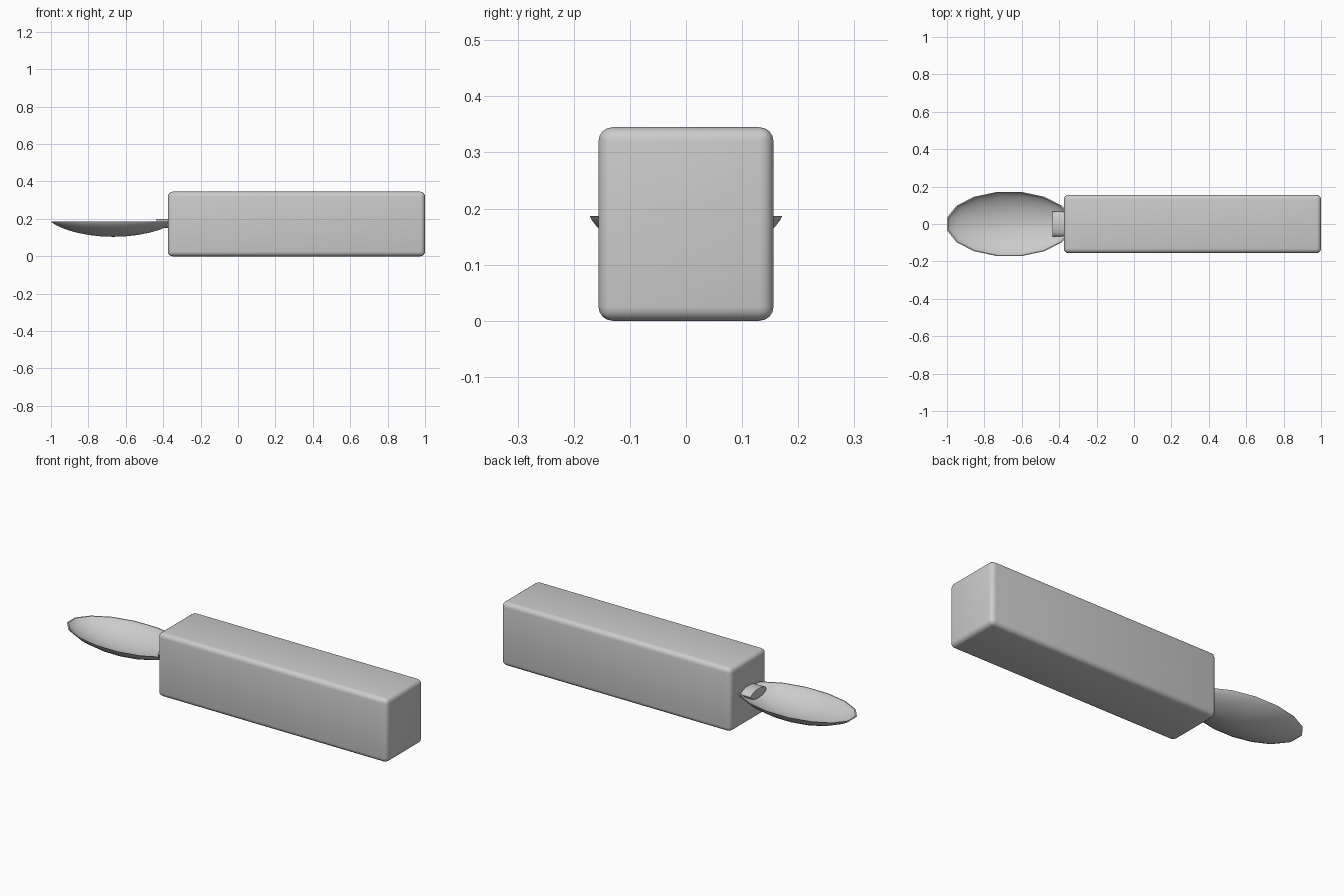
import bpy, bmesh, math

if "Cube" in bpy.data.objects:
    bpy.data.objects.remove(bpy.data.objects["Cube"])

gray = bpy.data.materials.new("plain gray")
gray.use_nodes = True
gray.diffuse_color = (0.6, 0.6, 0.6, 1)
gray.node_tree.nodes["Principled BSDF"].inputs["Base Color"].default_value = (0.6, 0.6, 0.6, 1)


def finish(name, bm, angle):
    bmesh.ops.recalc_face_normals(bm, faces=bm.faces)
    mesh = bpy.data.meshes.new(name)
    bm.to_mesh(mesh)
    bm.free()
    mesh.materials.append(gray)
    obj = bpy.data.objects.new(name, mesh)
    bpy.context.collection.objects.link(obj)
    bpy.ops.object.select_all(action='DESELECT')
    obj.select_set(True)
    bpy.context.view_layer.objects.active = obj
    bpy.ops.object.shade_smooth_by_angle(angle=math.radians(angle))
    return obj


# Rounded rectangular handle
bm = bmesh.new()
bmesh.ops.create_cube(bm, size=1)
for v in bm.verts:
    v.co.x = v.co.x * 1.375 + 0.3125
    v.co.y *= 0.312
    v.co.z = v.co.z * 0.345 + 0.1725
bmesh.ops.bevel(bm, geom=bm.edges[:], offset=0.025, segments=4, profile=0.5, affect='EDGES')
finish("handle", bm, 35)

# Flattened oval neck between bowl and handle
bm = bmesh.new()
bmesh.ops.create_cone(bm, cap_ends=True, segments=24, radius1=1, radius2=1, depth=0.08)
for v in bm.verts:
    a, b, t = v.co
    v.co = (t - 0.395, a * 0.066, b * 0.025 + 0.175)
finish("neck", bm, 35)

# Spoon bowl: thin oval dish with an outer and an inner skin
SIDES, RINGS, RIM = 16, 8, 0.187


def skin(bm, depth, scale):
    rings = []
    for i in range(1, RINGS + 1):
        u = math.sin(math.pi / 2 * i / RINGS)
        z = RIM - depth * max(0, 1 - u * u) ** 0.75
        ring = []
        for k in range(SIDES):
            a = 2 * math.pi * (k + 0.5) / SIDES
            ring.append(bm.verts.new((-0.667 + 0.34 * scale * u * math.cos(a),
                                      0.175 * scale * u * math.sin(a), z)))
        rings.append(ring)
    base = bm.verts.new((-0.667, 0, RIM - depth))
    for k in range(SIDES):
        n = (k + 1) % SIDES
        bm.faces.new((base, rings[0][k], rings[0][n]))
        for low, high in zip(rings, rings[1:]):
            bm.faces.new((low[k], high[k], high[n], low[n]))
    return rings[-1]


bm = bmesh.new()
outer = skin(bm, 0.083, 1)
inner = skin(bm, 0.075, 0.975)
for k in range(SIDES):
    n = (k + 1) % SIDES
    bm.faces.new((outer[k], outer[n], inner[n], inner[k]))
finish("spoon_bowl", bm, 40)
